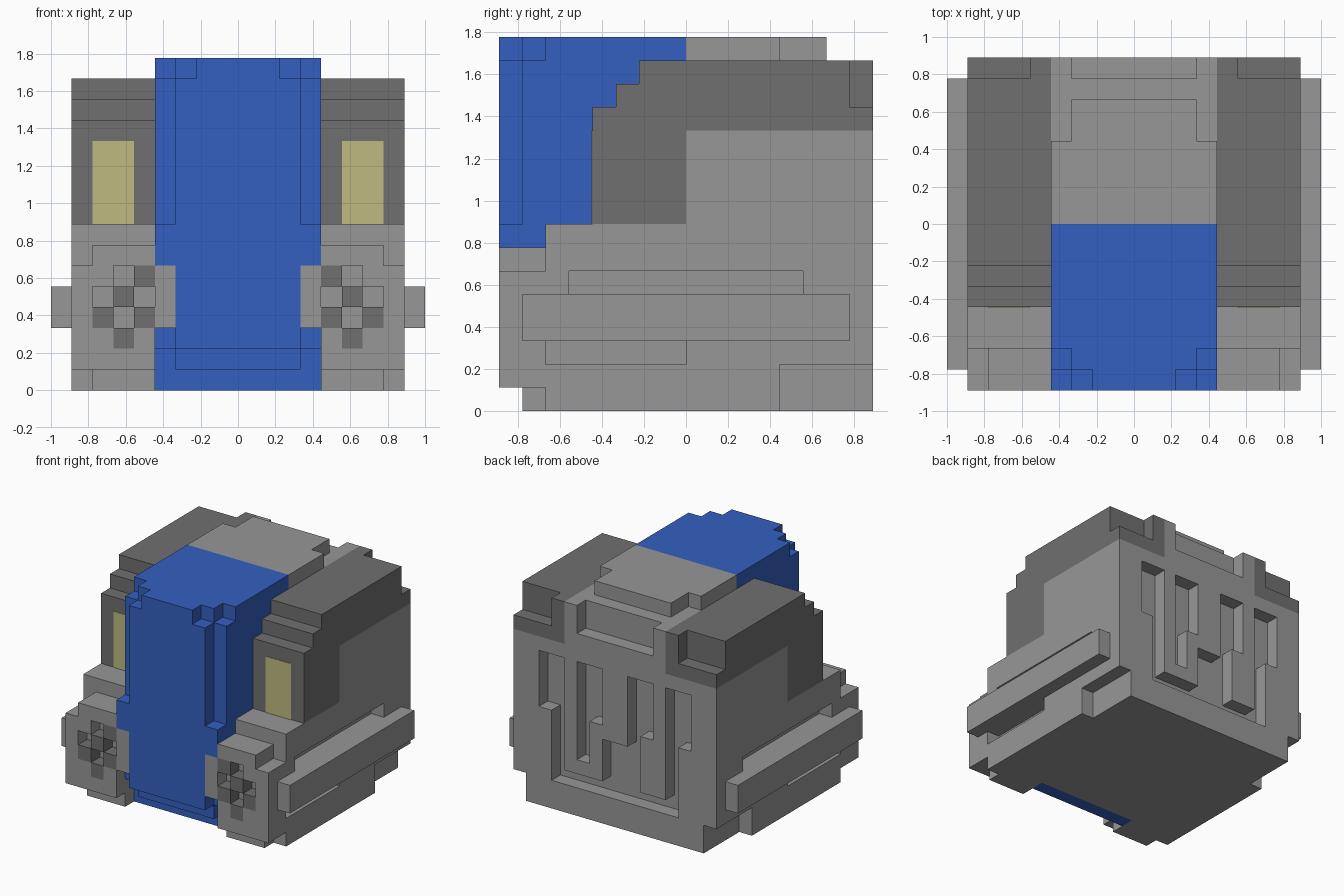
import bpy, bmesh
from itertools import product
from mathutils import Vector

U = 1 / 9  # one block of the build grid

cube = bpy.data.objects.get("Cube")
if cube:
    bpy.data.objects.remove(cube, do_unlink=True)


def material(name, rgb):
    m = bpy.data.materials.new(name)
    m.diffuse_color = (*rgb, 1)
    m.use_nodes = True
    m.node_tree.nodes["Principled BSDF"].inputs["Base Color"].default_value = (*rgb, 1)
    return m


GREY = material("light grey", (0.31, 0.31, 0.31))
DARK = material("dark grey", (0.16, 0.16, 0.16))
BLUE = material("blue", (0.034, 0.115, 0.53))
YELLOW = material("pale yellow", (0.52, 0.49, 0.22))


def cells(boxes):
    """Blocks inside boxes given as x0, x1, y0, y1, z0, z1."""
    out = set()
    for x0, x1, y0, y1, z0, z1 in boxes:
        out |= set(product(range(x0, x1), range(y0, y1), range(z0, z1)))
    return out


def both(boxes):
    """Boxes plus their mirror images in x."""
    return boxes + [(-b[1], -b[0], *b[2:]) for b in boxes]


def part(name, mat, add, cut=()):
    """Solid of blocks: outer faces only, merged into large flat faces."""
    solid = cells(add) - cells(cut)
    bm = bmesh.new()
    for c in solid:
        for axis, side in product(range(3), (0, 1)):
            n = list(c)
            n[axis] += 2 * side - 1
            if tuple(n) in solid:
                continue
            a, b = (axis + 1) % 3, (axis + 2) % 3
            ring = []
            for da, db in ((0, 0), (1, 0), (1, 1), (0, 1)):
                p = list(c)
                p[axis] += side
                p[a] += da
                p[b] += db
                ring.append(bm.verts.new(Vector(p) * U))
            bm.faces.new(ring if side else ring[::-1])
    bmesh.ops.remove_doubles(bm, verts=bm.verts, dist=U / 100)
    bmesh.ops.dissolve_limit(bm, angle_limit=0.01, verts=bm.verts, edges=bm.edges)
    me = bpy.data.meshes.new(name)
    bm.to_mesh(me)
    bm.free()
    me.materials.append(mat)
    ob = bpy.data.objects.new(name, me)
    bpy.context.collection.objects.link(ob)
    return ob


# Main body with rear wall, side slots, rear corner cuts and back grooves
back_grooves = [
    (-5, 5, 7, 8, 2, 3),
    (4, 6, 7, 8, 7, 11), (4, 5, 7, 8, 3, 7),
    (-6, -4, 7, 8, 7, 11), (-5, -4, 7, 8, 3, 7),
    (1, 3, 7, 8, 7, 11), (2, 3, 7, 8, 4, 7),
    (-3, -1, 7, 8, 7, 11), (-2, -1, 7, 8, 3, 7),
    (-1, 1, 7, 8, 3, 6),
]
side_cuts = both([
    (7, 8, -5, 5, 5, 6),
    (7, 8, -6, 0, 2, 3),
    (7, 8, 4, 8, 0, 2),
])
part("main_body", GREY,
     [(-8, 8, -6, 8, 0, 8), (-8, 8, 0, 8, 8, 12), (-4, 4, 0, 8, 12, 15),
      (-4, 4, 0, 4, 15, 16), (-3, 3, 4, 6, 15, 16)]
     + both([(4, 7, -7, -6, 0, 1)]),
     back_grooves + side_cuts
     + [(-4, 4, -6, -5, 0, 8), (-3, 3, 7, 8, 13, 15)])

# Blue nose panel, stepped at the bottom and at the top corners
part("nose_panel", BLUE,
     [(-4, 4, -8, -5, 2, 8), (-4, 4, -7, -5, 1, 2), (-4, 4, -6, -5, 0, 1),
      (-4, 4, -8, 0, 8, 16)],
     both([(3, 4, -8, -7, 2, 6), (3, 4, -7, -6, 1, 2),
           (3, 4, -8, -7, 8, 16), (3, 4, -7, -6, 15, 16),
           (2, 3, -8, -7, 15, 16)]))

# Grille blocks as (x, z) positions: open holes and dark squares
holes = [(5, 5), (6, 4), (4, 4), (5, 3)]
checks = [(4, 5), (5, 4), (6, 3), (4, 3), (5, 2)]


def grille(spots):
    return both([(x, x + 1, -8, -7, z, z + 1) for x, z in spots])


part("front_housings", GREY,
     both([(4, 8, -8, -6, 1, 6), (4, 7, -8, -6, 6, 7), (3, 4, -8, -7, 3, 6)]),
     grille(holes + checks))
part("grille_checks", DARK, grille(checks))

# Dark stepped shoulders on both sides
part("shoulders", DARK,
     both([(4, 8, -4, 0, 8, 13), (4, 8, 0, 8, 12, 13),
           (4, 8, -3, 8, 13, 14), (4, 8, -2, 8, 14, 15)]),
     both([(5, 8, 7, 8, 13, 15)]))

# Side rails
part("side_rails", GREY, both([(8, 9, -7, 7, 3, 5)]))

# Yellow window plates on the shoulder fronts
for side, sx in (("left", 1), ("right", -1)):
    bpy.ops.mesh.primitive_cube_add(size=1, location=(sx * 6 * U, -4 * U, 10 * U))
    win = bpy.context.object
    win.name = side + "_window"
    win.scale = (2 * U, 0.008, 4 * U)
    win.data.materials.append(YELLOW)
